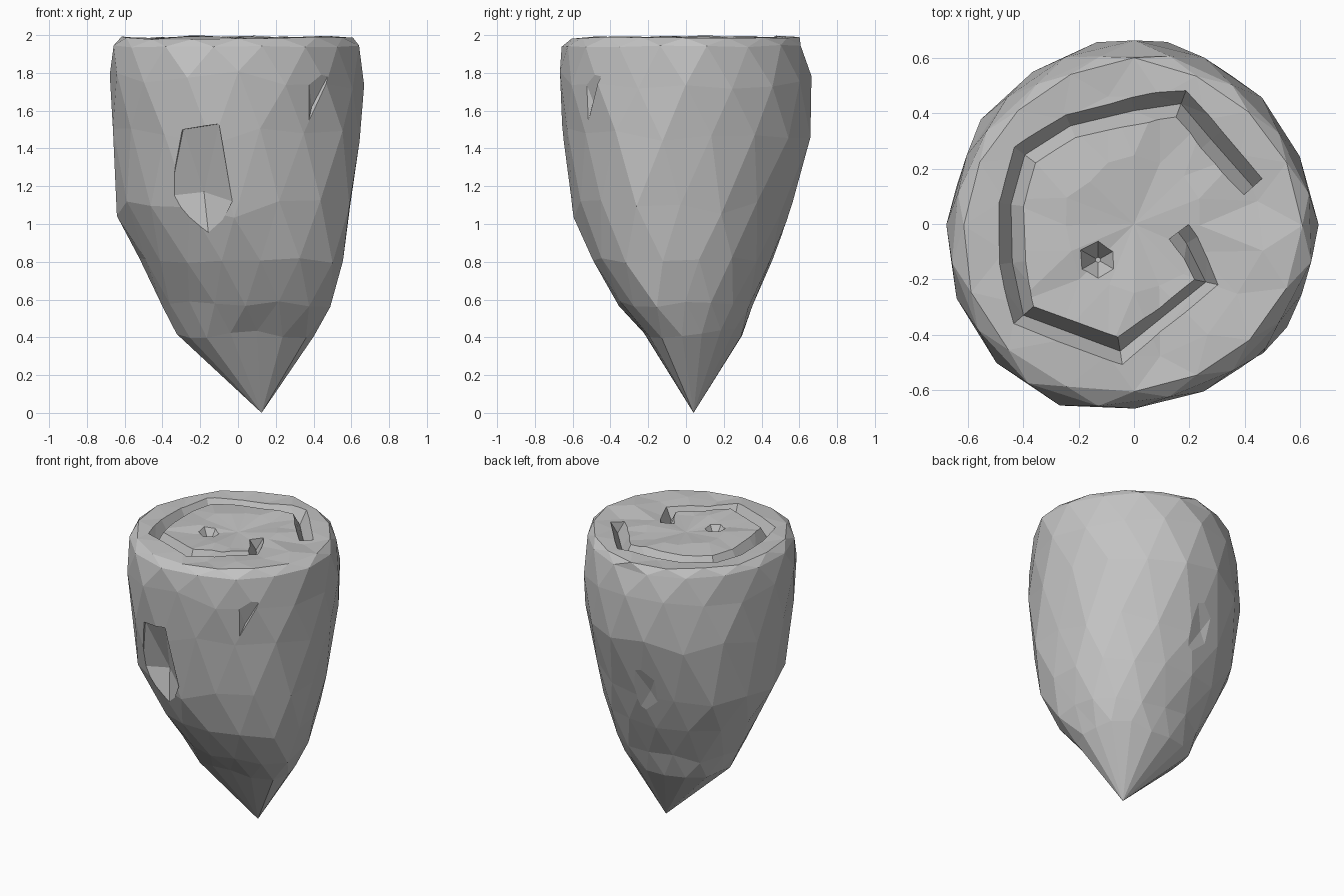
import bpy, bmesh, math, random
from mathutils import Vector

random.seed(11)
cube = bpy.data.objects.get("Cube")
if cube:
    bpy.data.objects.remove(cube)

stone = bpy.data.materials.new("grey_stone")
stone.use_nodes = True
GREY = (0.55, 0.55, 0.55, 1)
stone.diffuse_color = GREY
stone.node_tree.nodes["Principled BSDF"].inputs["Base Color"].default_value = GREY

SIDES = 16
# height, then reach to -x, +x, -y, +y
RINGS = [(1.985, -.61, .61, -.61, .60), (1.94, -.65, .655, -.65, .625),
         (1.76, -.67, .675, -.675, .67), (1.46, -.66, .645, -.655, .67),
         (1.08, -.64, .60, -.60, .54), (.80, -.51, .54, -.50, .45),
         (.57, -.40, .48, -.36, .35), (.42, -.33, .39, -.23, .295)]
# fullness of each diagonal, near the top and near the point
BULGE_TOP = (-.04, -.02, .06, -.03)
BULGE_LOW = (.03, .07, -.04, .05)
CREASE = math.radians(333)          # long ridge on the +x side


def make_object(name, bm):
    bmesh.ops.recalc_face_normals(bm, faces=bm.faces)
    mesh = bpy.data.meshes.new(name)
    bm.to_mesh(mesh)
    bm.free()
    mesh.materials.append(stone)
    ob = bpy.data.objects.new(name, mesh)
    bpy.context.collection.objects.link(ob)
    return ob


def ring_verts(bm, ring, shift, scale=1.0, rough=0.0, lift=0.0):
    z, left, right, front, back = ring
    cx, cy = (left + right) / 2, (front + back) / 2
    low = min(max((1.6 - z) / .8, 0), 1)
    verts = []
    for i in range(SIDES):
        a = 2 * math.pi * (i + shift) / SIDES
        q = int(a // (math.pi / 2)) % 4
        bulge = BULGE_TOP[q] * (1 - low) + BULGE_LOW[q] * low
        k = 1 + bulge * abs(math.sin(2 * a))
        if z < 1.5:
            k += .07 * math.exp(-((a - CREASE) / .25) ** 2)
        k *= scale * (1 + random.uniform(-rough, rough))
        verts.append(bm.verts.new((cx + (right - cx) * k * math.cos(a),
                                   cy + (back - cy) * k * math.sin(a),
                                   z + random.uniform(-lift, lift))))
    return verts


def stitch(bm, upper, lower, shift):
    # lower ring is half a step ahead when shift is 0, behind when 1
    for i in range(SIDES):
        j = (i + 1) % SIDES
        if shift == 0:
            bm.faces.new((upper[i], upper[j], lower[i]))
            bm.faces.new((upper[j], lower[j], lower[i]))
        else:
            bm.faces.new((upper[i], upper[j], lower[j]))
            bm.faces.new((upper[i], lower[j], lower[i]))


# Tapered faceted body, calmer at the rim and near the point
bm = bmesh.new()
rows = []
for n, ring in enumerate(RINGS):
    if n < 2:
        rough, lift = .01, .008
    elif n < 5:
        rough, lift = .014, .05
    else:
        rough, lift = .02, .025
    rows.append(ring_verts(bm, ring, (n % 2) / 2, 1, rough, lift))
for n in range(len(rows) - 1):
    stitch(bm, rows[n], rows[n + 1], n % 2)
tip = bm.verts.new((.125, .04, 0))
for i in range(SIDES):
    bm.faces.new((rows[-1][i], rows[-1][(i + 1) % SIDES], tip))

# Uneven top
mid = ring_verts(bm, RINGS[0], .5, .78, .04, .014)
inner = ring_verts(bm, RINGS[0], 0, .4, .1, .014)
stitch(bm, rows[0], mid, 0)
stitch(bm, mid, inner, 1)
hub = bm.verts.new((0, 0, 1.97))
for i in range(SIDES):
    bm.faces.new((inner[i], inner[(i + 1) % SIDES], hub))
body = make_object("stone_stake", bm)


def carve(cutter):
    cutter.hide_render = True
    mod = body.modifiers.new("carve", 'BOOLEAN')
    mod.operation = 'DIFFERENCE'
    mod.solver = 'EXACT'
    mod.object = cutter
    deps = bpy.context.evaluated_depsgraph_get()
    mesh = bpy.data.meshes.new_from_object(body.evaluated_get(deps))
    body.modifiers.clear()
    body.data = mesh
    bpy.data.objects.remove(cutter)


def chip(name, outline, deep):
    # Hull from a deep point out through an outline on the surface
    bm = bmesh.new()
    for x, y, z in outline:
        bm.verts.new((x, y, z))
        bm.verts.new((x * 1.3, y * 1.3, z))
    bm.verts.new(deep)
    bmesh.ops.convex_hull(bm, input=bm.verts)
    carve(make_object(name, bm))


# Spiral groove with a V section
PATH = [(.43, .135), (.28, .305), (.17, .435), (.0, .41), (-.23, .355),
        (-.395, .25), (-.445, .07), (-.44, -.14), (-.40, -.33), (-.05, -.46),
        (.26, -.21), (.19, -.07), (.16, -.03)]
pts = [Vector(p) for p in PATH]
bm = bmesh.new()
sections = []
for i, p in enumerate(pts):
    before = (p - pts[max(i - 1, 0)]).normalized()
    after = (pts[min(i + 1, len(pts) - 1)] - p).normalized()
    d = (before + after).normalized()
    side = Vector((-d.y, d.x)) * .09
    a, b = p + side, p - side
    sections.append([bm.verts.new((a.x, a.y, 2.06)), bm.verts.new((b.x, b.y, 2.06)),
                     bm.verts.new((p.x, p.y, 1.90))])
for s, t in zip(sections, sections[1:]):
    for k in range(3):
        m = (k + 1) % 3
        bm.faces.new((s[k], s[m], t[m], t[k]))
bm.faces.new(sections[0])
bm.faces.new(sections[-1])
bmesh.ops.triangulate(bm, faces=bm.faces)
carve(make_object("groove_cutter", bm))

# Small pit in the top
bm = bmesh.new()
bmesh.ops.create_cone(bm, cap_ends=True, segments=6, radius1=.01, radius2=.12, depth=.16)
bmesh.ops.translate(bm, verts=bm.verts, vec=(-.13, -.13, 1.98))
carve(make_object("pit_cutter", bm))

# Chips knocked out of the sides
chip("front_chip", [(-.29, -.60, 1.5), (-.10, -.65, 1.53), (-.03, -.60, 1.12),
                    (-.15, -.54, .89), (-.36, -.53, 1.15)], (-.18, -.49, 1.17))
chip("shoulder_chip", [(.37, -.55, 1.80), (.50, -.44, 1.83), (.37, -.53, 1.52)],
     (.39, -.48, 1.62))
chip("back_chip", [(-.22, .61, 1.32), (.02, .64, 1.34), (0, .51, .94), (-.2, .50, .94)],
     (-.10, .53, 1.10))

for face in body.data.polygons:
    face.use_smooth = False
